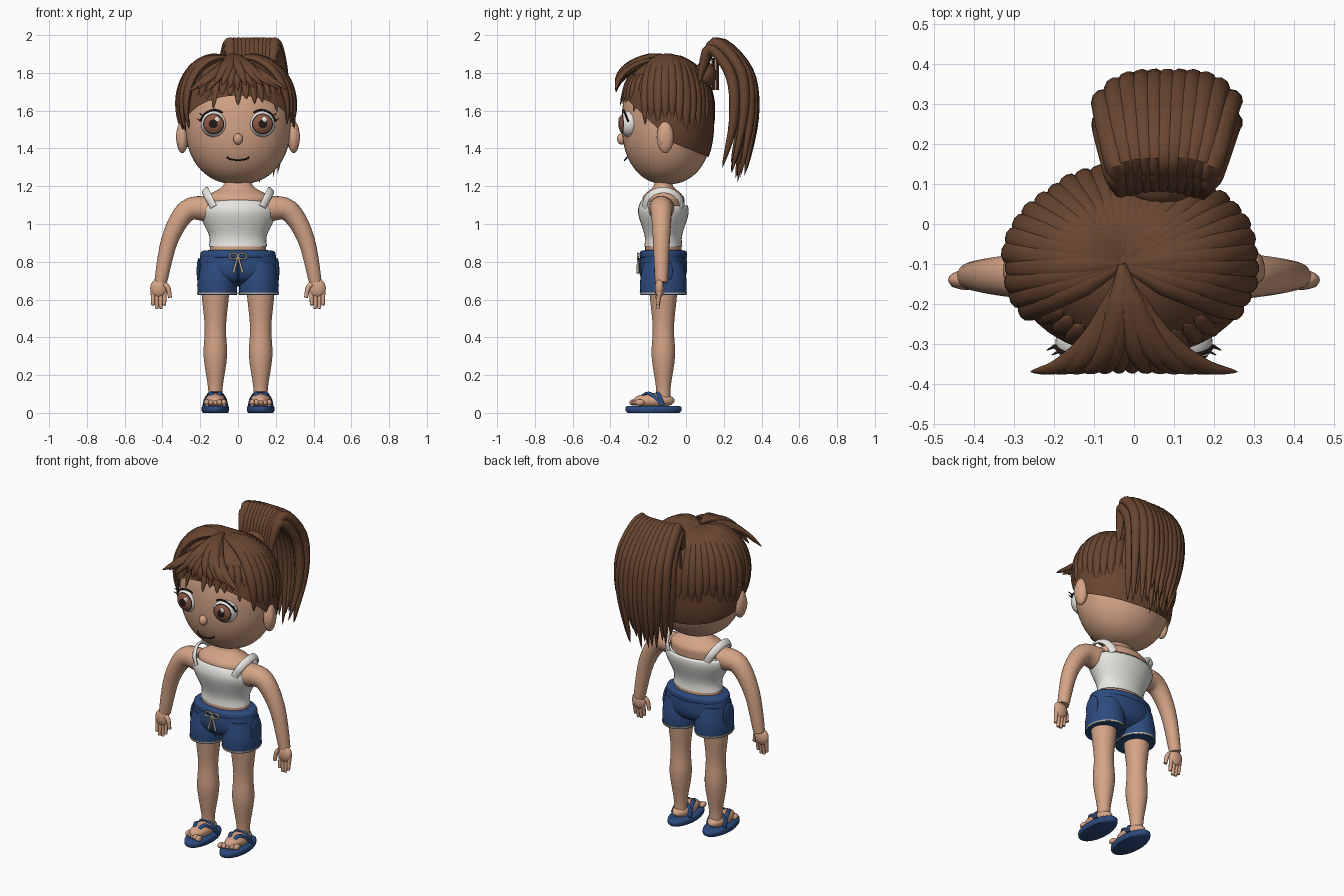
import bpy, bmesh, random
from math import sin, cos, pi, tau, hypot
from mathutils import Vector, Matrix

random.seed(4)
if "Cube" in bpy.data.objects:
    bpy.data.objects.remove(bpy.data.objects["Cube"])

SPINE = -.12                       # depth of the body's axis
HEAD = Vector((0, -.1, 1.54))
HEAD_SIZE = Vector((.28, .24, .33))
SIDES = ((1, "left"), (-1, "right"))


def material(name, *rgb):
    mat = bpy.data.materials.new(name)
    mat.use_nodes = True
    mat.diffuse_color = (*rgb, 1)
    mat.node_tree.nodes["Principled BSDF"].inputs["Base Color"].default_value = mat.diffuse_color
    return mat


HAIR = material("brown hair", .14, .06, .03)
SKIN = material("skin", .66, .37, .24)
WHITE = material("white", .82, .81, .77)
DENIM = material("blue", .026, .07, .21)
IRIS = material("brown iris", .27, .1, .06)
DARK = material("dark lash", .02, .01, .01)
CORD = material("beige cord", .52, .45, .35)


def finish(bm, name, *materials):
    bmesh.ops.recalc_face_normals(bm, faces=bm.faces)
    mesh = bpy.data.meshes.new(name)
    bm.to_mesh(mesh)
    bm.free()
    for mat in materials:
        mesh.materials.append(mat)
    obj = bpy.data.objects.new(name, mesh)
    bpy.context.collection.objects.link(obj)
    mesh.shade_smooth()
    mesh.set_sharp_from_angle(angle=pi / 4)
    return obj


def spline(points, steps):
    points = [Vector(p) for p in points]
    last = len(points) - 1
    path = []
    for i in range(last):
        before, start, end, after = (points[min(max(i + k, 0), last)] for k in (-1, 0, 1, 2))
        leave, arrive = (end - before) / 2, (after - start) / 2
        for k in range(steps):
            t = k / steps
            ease = t * t * (3 - 2 * t)
            path.append(start.lerp(end, ease) + leave * t * (1 - t) ** 2 - arrive * t * t * (1 - t))
    return path + [points[-1]]


def bridge(rings):
    bm = bmesh.new()
    loops = [[bm.verts.new(p) for p in ring] for ring in rings]
    for low, high in zip(loops, loops[1:]):
        for i in range(len(low)):
            bm.faces.new((low[i - 1], low[i], high[i], high[i - 1]))
    bm.faces.new(loops[0])
    bm.faces.new(loops[-1])
    return bm


def loft(name, mat, profile, depth=1, x=0, y=SPINE, sides=32, steps=4):
    # upright form from (height, half width) pairs with elliptical sections
    turns = [tau * i / sides for i in range(sides)]
    rings = [[(x + r * cos(a), y + r * depth * sin(a), z) for a in turns]
             for z, r in spline(profile, steps)]
    return finish(bridge(rings), name, mat)


def taper(start, end):
    return lambda t: start + (end - start) * t


def even(radius):
    return taper(radius, radius)


def leaf(width):
    return lambda t: width * min(1, .3 + 3 * t) * (1.01 - t ** 5)


def tube(name, mat, points, radius, core=(0, 9, 0), flat=1, sides=10):
    # swept ellipse, thinner along the direction away from core
    path = spline(points, 5)
    last = len(path) - 1
    rings = []
    for i, p in enumerate(path):
        along = (path[min(i + 1, last)] - path[max(i - 1, 0)]).normalized()
        across = along.cross(p - Vector(core)).normalized()
        out = across.cross(along) * flat
        rings.append([p + (across * cos(a) + out * sin(a)) * radius(i / last)
                      for a in (tau * k / sides for k in range(sides))])
    return finish(bridge(rings), name, mat)


def ball(name, mat, place, size):
    bm = bmesh.new()
    bmesh.ops.create_uvsphere(bm, u_segments=24, v_segments=16, radius=1)
    bmesh.ops.transform(bm, verts=bm.verts, matrix=Matrix.LocRotScale(place, None, size))
    return finish(bm, name, mat)


def arc(center, first, second, start=0, end=pi, count=7):
    angles = [start + (end - start) * i / (count - 1) for i in range(count)]
    return [Vector(center) + Vector(first) * cos(a) + Vector(second) * sin(a) for a in angles]


def spread(count):
    return [2 * i / (count - 1) - 1 for i in range(count)]


def on_head(heading, polar, lift=0):
    # point on the slightly boxy head, polar measured from the crown
    power = 2.25
    fit = (abs(sin(polar)) ** power + abs(cos(polar)) ** power) ** (-1 / power) * (1 + lift)
    way = (cos(heading) * sin(polar), sin(heading) * sin(polar), cos(polar))
    return HEAD + Vector([size * w * fit for size, w in zip(HEAD_SIZE, way)])


# Head, and the scalp trimmed by a rear and a front plane
def head(name, mat, lift, widen=1):
    spots = [on_head(0, pi * (1 - i / 24), lift) for i in range(25)]
    return loft(name, mat, [(p.z, p.x * widen + .001) for p in spots],
                HEAD_SIZE.y / HEAD_SIZE.x / widen, y=HEAD.y, sides=40, steps=2)


head("head", SKIN, 0)
scalp = head("scalp_hair", HAIR, .035, 1.05).data
bm = bmesh.new()
bm.from_mesh(scalp)
for slope in (.4, .95):
    bmesh.ops.bisect_plane(bm, geom=bm.verts[:] + bm.edges[:] + bm.faces[:], clear_inner=True,
                           plane_co=(0, -.07, 1.43), plane_no=(0, slope, 1))
bm.to_mesh(scalp)
bm.free()

# Face
ball("nose", SKIN, (0, -.34, 1.45), (.025, .025, .03))
tube("mouth", DARK, arc((0, -.31, 1.355), (.057, 0, 0), (0, -.015, -.017)), even(.004))
for s, side in SIDES:
    ball(side + "_ear", SKIN, (s * .295, -.11, 1.46), (.032, .045, .085))
    ball(side + "_inner_ear", SKIN, (s * .313, -.12, 1.46), (.015, .025, .05))
    # Eyeball with concentric coloured rings
    eye = Vector((s * .125, -.3, 1.53))
    bm = bmesh.new()
    bmesh.ops.create_uvsphere(bm, u_segments=32, v_segments=28, radius=1)
    bmesh.ops.rotate(bm, verts=bm.verts, matrix=Matrix.Rotation(pi / 2, 3, 'X'))
    for face in bm.faces:
        middle = face.calc_center_median()
        ring = hypot(middle.x, middle.z)
        if middle.y < 0 and ring < .8:
            face.material_index = 2 if ring < .3 or ring > .73 else 1
    bmesh.ops.transform(bm, verts=bm.verts, matrix=Matrix.Translation(eye)
                        @ Matrix.Rotation(s * .12, 4, 'Z') @ Matrix.Diagonal((.072, .058, .07, 1)))
    finish(bm, side + "_eye", WHITE, IRIS, DARK)
    ball(side + "_eye_glint", WHITE, eye + Vector((.014, -.052, .022)), (.014, .005, .015))
    # Upper lash line and outer lashes
    rim = arc(eye, (s * .075, 0, 0), (0, -.03, .073), .2, 2.8)
    tube(side + "_lash_line", DARK, rim, even(.005))
    for k, root in enumerate(rim[:2]):
        tip = root + Vector((s * .02, -.01, .015))
        tube(f"{side}_lash_{k}", DARK, [root, tip], taper(.005, .001))

# Hair over the sides and back, flaring out over the ears
for i, u in enumerate(spread(29)):
    heading = pi / 2 + u * 2.05
    end = random.uniform(1.55, 1.8)
    flare = .01 + .13 * cos(heading) ** 2
    path = [on_head(heading, end * t / 6, flare * sin(t * .45)) + Vector((t / 6 - 1, 0, 0)) * .03
            for t in range(7)]
    tube(f"hair_lock_{i}", HAIR, path, leaf(.034), HEAD, .7)

# Fringe arching forward from the crown
for i, u in enumerate(spread(13)):
    path = arc((0, HEAD.y, 1.715 + random.uniform(-.02, .02)), (0, 0, .16), (0, -.27, 0), 0, pi / 2)
    for k, p in enumerate(path):
        p.x = u * .26 * (k / 6) ** 1.5 + (k / 6 - 1) * .03
    tube(f"fringe_lock_{i}", HAIR, path, leaf(.029), HEAD, .7)

# Thin strands lying on the forehead
for i, u in enumerate(spread(15)):
    heading = u * 1.1 - pi / 2
    end = random.uniform(1.15, 1.42)
    path = [on_head(heading, polar, .055) for polar in (.8, 1, end)]
    tube(f"forehead_strand_{i}", HAIR, path, leaf(.02), HEAD, .5)

# Ponytail: a knot, then an outer and an inner curtain of locks
TAIL = (.08, .15, 1.6)
ball("ponytail_knot", HAIR, (.06, .1, 1.79), (.09, .06, .07))
for reach, layer in ((1, "outer"), (.85, "inner")):
    for i, u in enumerate(spread(11)):
        end = random.uniform(1.24, 1.36)
        course = ((.08, 1.78), (.17, 1.96), (.33, 1.81), (.365, 1.57), (.32, end))
        path = [(.07 + .005 * k + u * (.1, .12, .155, .16, .12)[k], y * reach - .02 * k * u ** 4,
                 z + (reach - 1) * .2) for k, (y, z) in enumerate(course)]
        tube(f"ponytail_{layer}_lock_{i}", HAIR, path, leaf(.032), TAIL, .9)
for i in range(4):
    loose = Vector((.03 * i - .06, .14 + .01 * i, 1.88))
    tube(f"loose_strand_{i}", HAIR, [loose, loose - Vector((0, 0, .17))], even(.005))

# Torso and strappy top
loft("torso", SKIN, [(.8, .15), (.95, .15), (1.1, .17), (1.15, .16), (1.2, .08), (1.26, .07)], .65)
top = loft("top", WHITE, [(.88, .155), (.94, .153), (1.06, .207), (1.12, .18), (1.122, .15)], .65)
for v in top.data.vertices:
    if v.co.z > 1.1:               # the neckline dips towards the back
        v.co.z -= (v.co.y - SPINE + .1) * .2

for s, side in SIDES:
    strap = arc((s * .13, SPINE, 1.09), (0, -.1, 0), (s * .045, 0, .09))
    tube(side + "_strap", WHITE, strap, even(.022), (0, SPINE, 1), .4)

    # Arm and hand
    arm = [(s * x, SPINE - .01, z) for x, z in ((.16, 1.08), (.27, 1.07), (.36, .92), (.41, .69))]
    tube(side + "_arm", SKIN, arm, taper(.07, .033), sides=20)
    palm = Vector((s * .42, -.14, .66))
    ball(side + "_palm", SKIN, palm, (.045, .025, .05))
    for k, u in enumerate(spread(4)):
        knuckle = palm + Vector((u * .03, 0, -.02))
        tip = palm + Vector((u * .03, -.01, u * u * .02 - .11))
        tube(f"{side}_finger_{k}", SKIN, [knuckle, tip], taper(.013, .009))
    thumb = [palm + Vector((-s * x, -x / 4, z)) for x, z in ((.03, .02), (.05, 0), (.06, -.05))]
    tube(side + "_thumb", SKIN, thumb, taper(.016, .01))

    # Shorts leg with hem and side pocket
    hip = s * .11
    loft(side + "_shorts_leg", DENIM, [(.625, .104), (.7, .105), (.8, .09)], 1.17, hip)
    loft(side + "_hem_trim", CORD, [(.63, .106), (.638, .107)], 1.17, hip)
    ball(side + "_side_pocket", DENIM, (s * .207, SPINE, .75), (.012, .05, .07))

    # Leg, foot and toes
    ankle = s * .12
    loft(side + "_leg", SKIN, [(.72, .08), (.6, .07), (.45, .056), (.3, .062), (.13, .038), (.05, .04)],
         x=ankle)
    ball(side + "_foot", SKIN, (ankle, -.17, .065), (.054, .11, .04))
    for k, u in enumerate(spread(5)):
        ball(f"{side}_toe_{k}", SKIN, (ankle + s * u * .045, -.26 + u * .015, .055), (.015, .025, .017))

    # Sandal
    loft(side + "_sandal_sole", DENIM, [(0, .066), (.01, .072), (.03, .072), (.037, .066)], 2.05,
         ankle, -.172, steps=2)
    instep = (ankle, -.14, 0)
    tube(side + "_sandal_band", DENIM, arc((ankle, -.12, .04), (.06, 0, 0), (0, -.03, .07)),
         even(.011), instep, .6)
    for e, edge in SIDES:
        thong = [(ankle, -.26, .06), (ankle + e * .03, -.2, .105), (ankle + e * .06, -.12, .04)]
        tube(f"{side}_sandal_{edge}_thong", DENIM, thong, even(.012), instep, .6)

    # Drawstring bow
    knot = Vector((0, -.255, .83))
    loop = arc(knot + Vector((s * .024, 0, 0)), (-s * .024, 0, 0), (0, 0, .015), 0, tau, 9)
    tube(side + "_bow_loop", CORD, loop, even(.005))
    tube(side + "_bow_tail", CORD, [knot, knot + Vector((s * .025, 0, -.09))], taper(.005, .007))

# Shorts body and waistband
loft("shorts_body", DENIM, [(.67, .06), (.7, .16), (.75, .205), (.83, .2)], .61)
loft("shorts_waistband", DENIM, [(.82, .192), (.83, .2), (.855, .192), (.862, .15)], .63)
tube("shorts_fly_seam", DENIM, [(0, -.243, .82), (0, -.245, .75), (0, -.22, .69)], even(.005))
